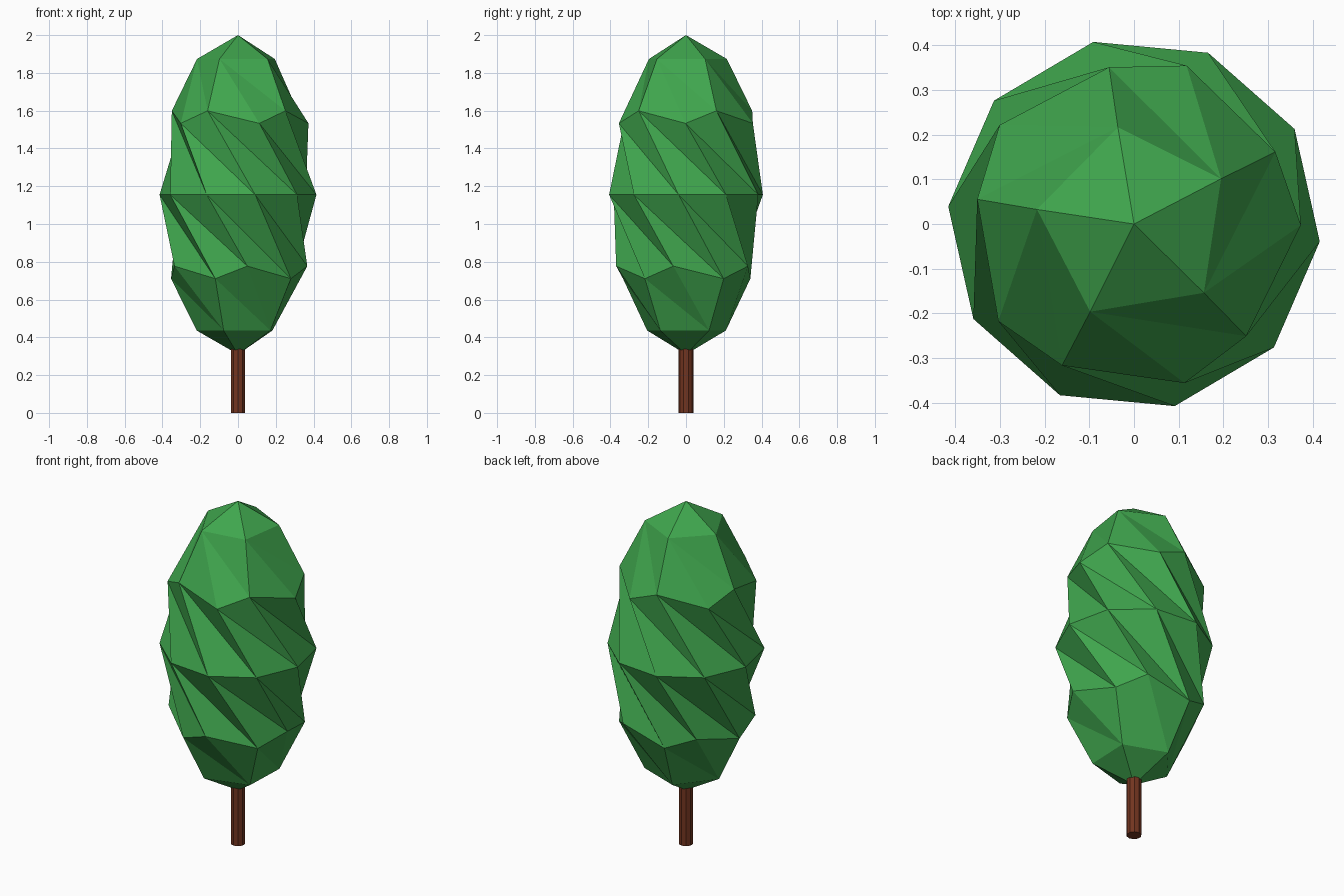
import bpy, bmesh
from math import radians
from mathutils import Matrix

if "Cube" in bpy.data.objects:
    bpy.data.objects.remove(bpy.data.objects["Cube"])


def add_part(name, bm, color):
    mesh = bpy.data.meshes.new(name)
    bm.normal_update()
    bm.to_mesh(mesh)
    bm.free()
    mat = bpy.data.materials.new(name + "_colour")
    mat.diffuse_color = (*color, 1)
    mat.use_nodes = True
    mat.node_tree.nodes["Principled BSDF"].inputs["Base Color"].default_value = mat.diffuse_color
    mesh.materials.append(mat)
    obj = bpy.data.objects.new(name, mesh)
    bpy.context.collection.objects.link(obj)
    return obj


# Crown: low-poly ball, twisted about its axis and stretched upward
RADIUS, HALF_HEIGHT, CENTRE_Z = 0.417, 0.845, 1.155
bm = bmesh.new()
bmesh.ops.create_icosphere(bm, subdivisions=2, radius=1)
for v in bm.verts:
    twist = Matrix.Rotation(radians(48.6 - 109.5 * v.co.z), 3, 'Z')
    v.co = twist @ v.co
    v.co.x *= RADIUS
    v.co.y *= RADIUS
    v.co.z = CENTRE_Z + HALF_HEIGHT * v.co.z
add_part("crown", bm, (0.05, 0.38, 0.075))

# Trunk: faceted post running just into the crown
TRUNK_HEIGHT = 0.36
bm = bmesh.new()
bmesh.ops.create_cone(bm, cap_ends=True, segments=10, radius1=0.04, radius2=0.04,
                      depth=TRUNK_HEIGHT,
                      matrix=Matrix.Translation((0, 0, TRUNK_HEIGHT / 2)))
add_part("trunk", bm, (0.17, 0.035, 0.014))
